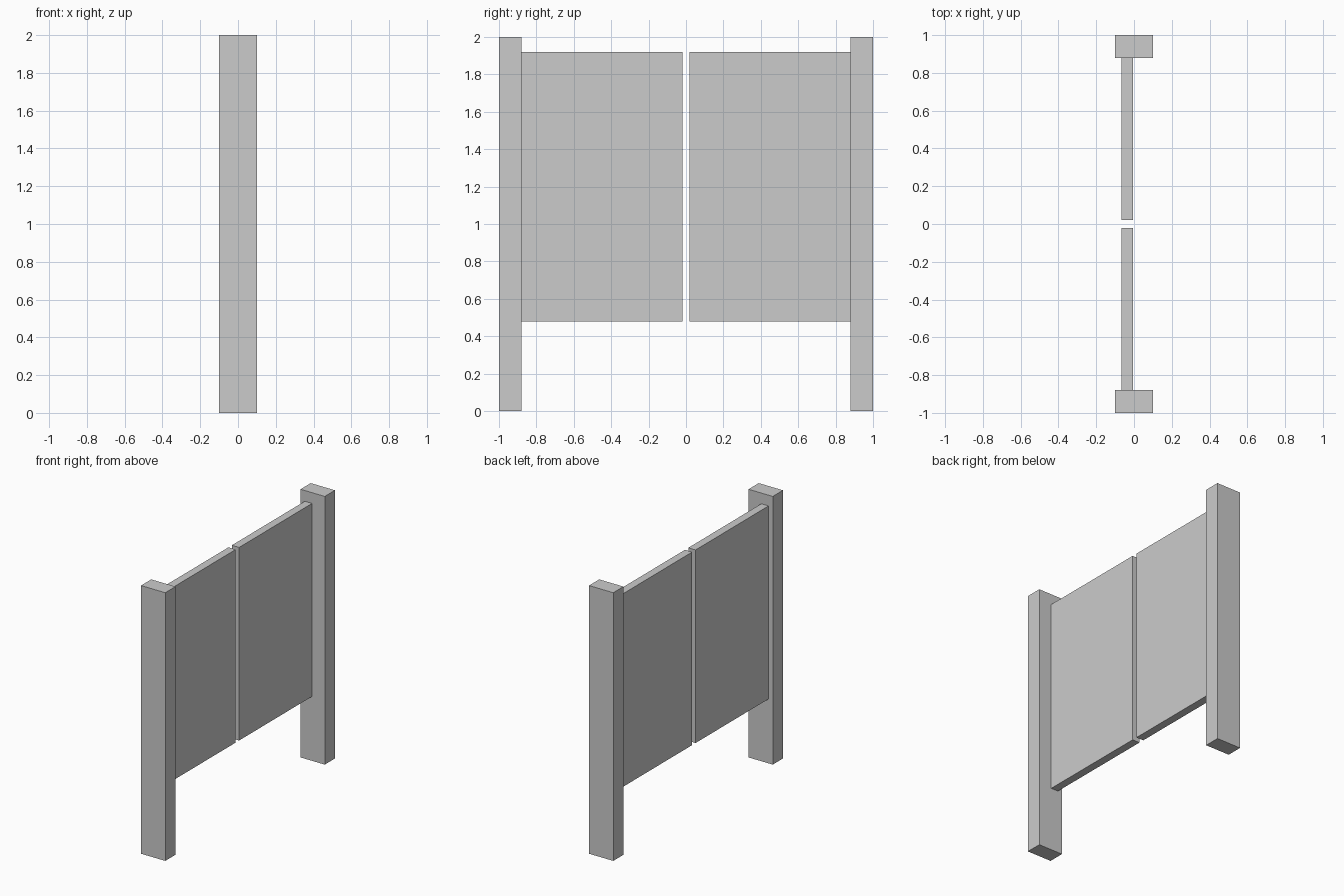
import bpy

if "Cube" in bpy.data.objects:
    bpy.data.objects.remove(bpy.data.objects["Cube"])


def box(name, lo, hi):
    """Axis-aligned box between two corners."""
    centre = [(a + b) / 2 for a, b in zip(lo, hi)]
    bpy.ops.mesh.primitive_cube_add(size=1, location=centre)
    ob = bpy.context.object
    ob.name = name
    ob.scale = [b - a for a, b in zip(lo, hi)]
    bpy.ops.object.transform_apply(location=False, rotation=False, scale=True)
    return ob


POST_INNER, GAP = 0.88, 0.02

for side, s in (("near", -1), ("far", 1)):
    # upright post
    y0, y1 = sorted((s * POST_INNER, s * 1.0))
    box(f"{side}_post", (-0.1, y0, 0), (0.1, y1, 2))
    # door leaf, set off-centre in the post depth
    y0, y1 = sorted((s * GAP, s * POST_INNER))
    box(f"{side}_door", (-0.065, y0, 0.48), (-0.005, y1, 1.92))
